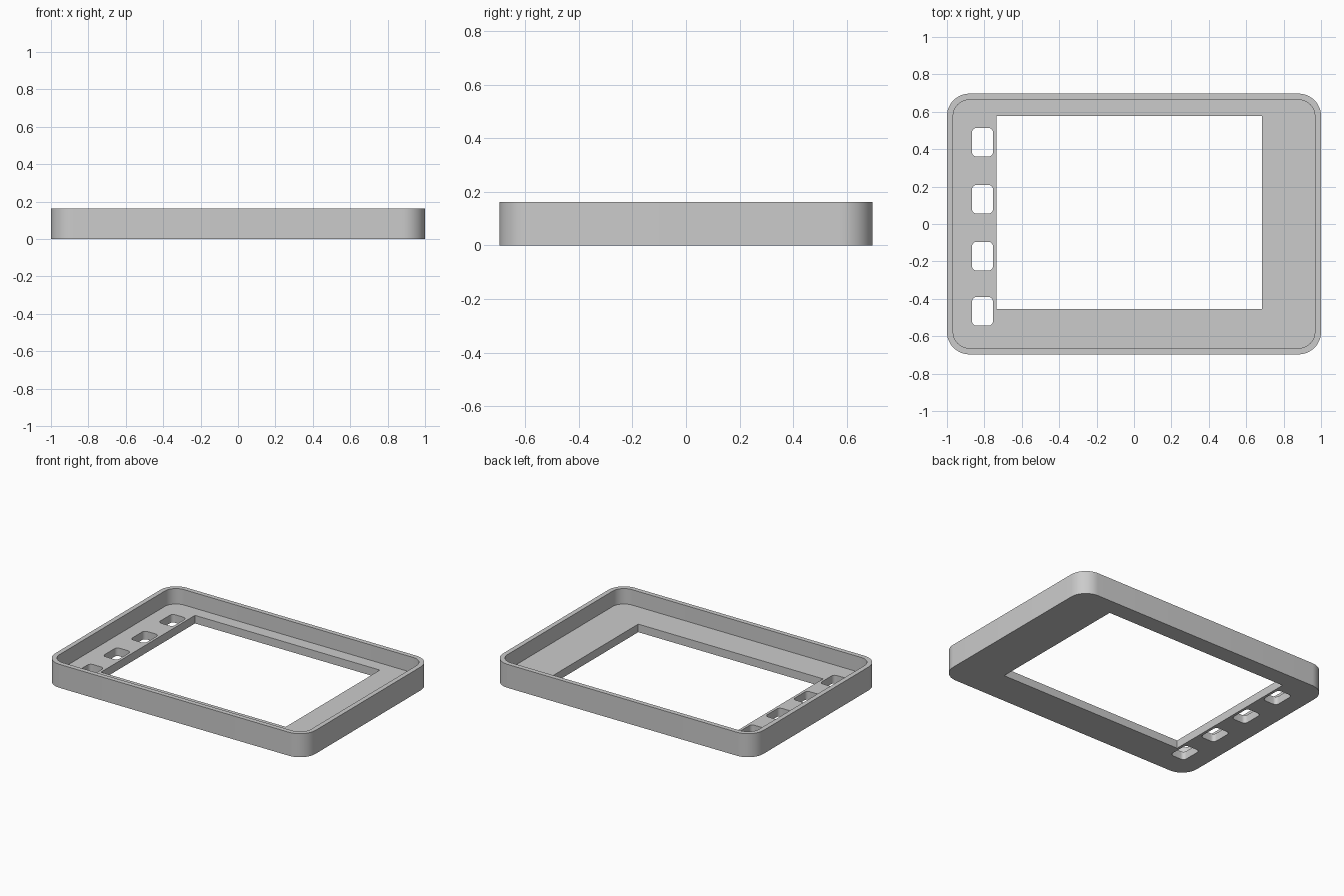
import bpy, bmesh, math

cube = bpy.data.objects.get("Cube")
if cube:
    bpy.data.objects.remove(cube, do_unlink=True)

HEIGHT, FLOOR, WALL = 0.163, 0.056, 0.033
HALF_X, HALF_Y, RADIUS = 1.0, 0.697, 0.12

grey = bpy.data.materials.new("plain grey")
grey.use_nodes = True
colour = (0.6, 0.6, 0.6, 1)
grey.diffuse_color = colour
grey.node_tree.nodes["Principled BSDF"].inputs["Base Color"].default_value = colour


def rounded_rect(cx, cy, hx, hy, r, steps):
    """Outline points of a rectangle, with arcs at the corners when r > 0."""
    points = []
    for i, (sx, sy) in enumerate([(1, 1), (-1, 1), (-1, -1), (1, -1)]):
        for k in range(steps + 1):
            a = math.pi / 2 * (i + (k / steps if steps else 0))
            points.append((cx + sx * (hx - r) + r * math.cos(a),
                           cy + sy * (hy - r) + r * math.sin(a)))
    return points


bm = bmesh.new()


def ring(points, z):
    verts = [bm.verts.new((x, y, z)) for x, y in points]
    return verts, [bm.edges.new((v, verts[i - 1])) for i, v in enumerate(verts)]


def bridge(a, b):
    for i in range(len(a)):
        bm.faces.new((a[i - 1], a[i], b[i], b[i - 1]))


# Outer wall, rim and inner wall
outer = rounded_rect(0, 0, HALF_X, HALF_Y, RADIUS, 12)
inner = rounded_rect(0, 0, HALF_X - WALL, HALF_Y - WALL, RADIUS - WALL, 12)
base, base_edges = ring(outer, 0)
rim_out, _ = ring(outer, HEIGHT)
rim_in, _ = ring(inner, HEIGHT)
floor, floor_edges = ring(inner, FLOOR)
bridge(base, rim_out)
bridge(rim_out, rim_in)
bridge(rim_in, floor)

# Screen window and the column of button holes
openings = [rounded_rect(-0.025, 0.062, 0.71, 0.516, 0, 0)]
for y in (0.437, 0.132, -0.172, -0.467):
    openings.append(rounded_rect(-0.81, y, 0.056, 0.077, 0.025, 6))
for points in openings:
    low, low_edges = ring(points, 0)
    high, high_edges = ring(points, FLOOR)
    bridge(low, high)
    base_edges += low_edges
    floor_edges += high_edges

# Floor plate, underside and inside
for edges, z in ((base_edges, -1), (floor_edges, 1)):
    bmesh.ops.triangle_fill(bm, edges=edges, use_beauty=True, normal=(0, 0, z))
bmesh.ops.recalc_face_normals(bm, faces=bm.faces)

mesh = bpy.data.meshes.new("bezel_tray")
bm.to_mesh(mesh)
bm.free()
mesh.materials.append(grey)
tray = bpy.data.objects.new("bezel_tray", mesh)
bpy.context.collection.objects.link(tray)
bpy.context.view_layer.objects.active = tray
tray.select_set(True)
bpy.ops.object.shade_smooth_by_angle(angle=math.radians(30))
